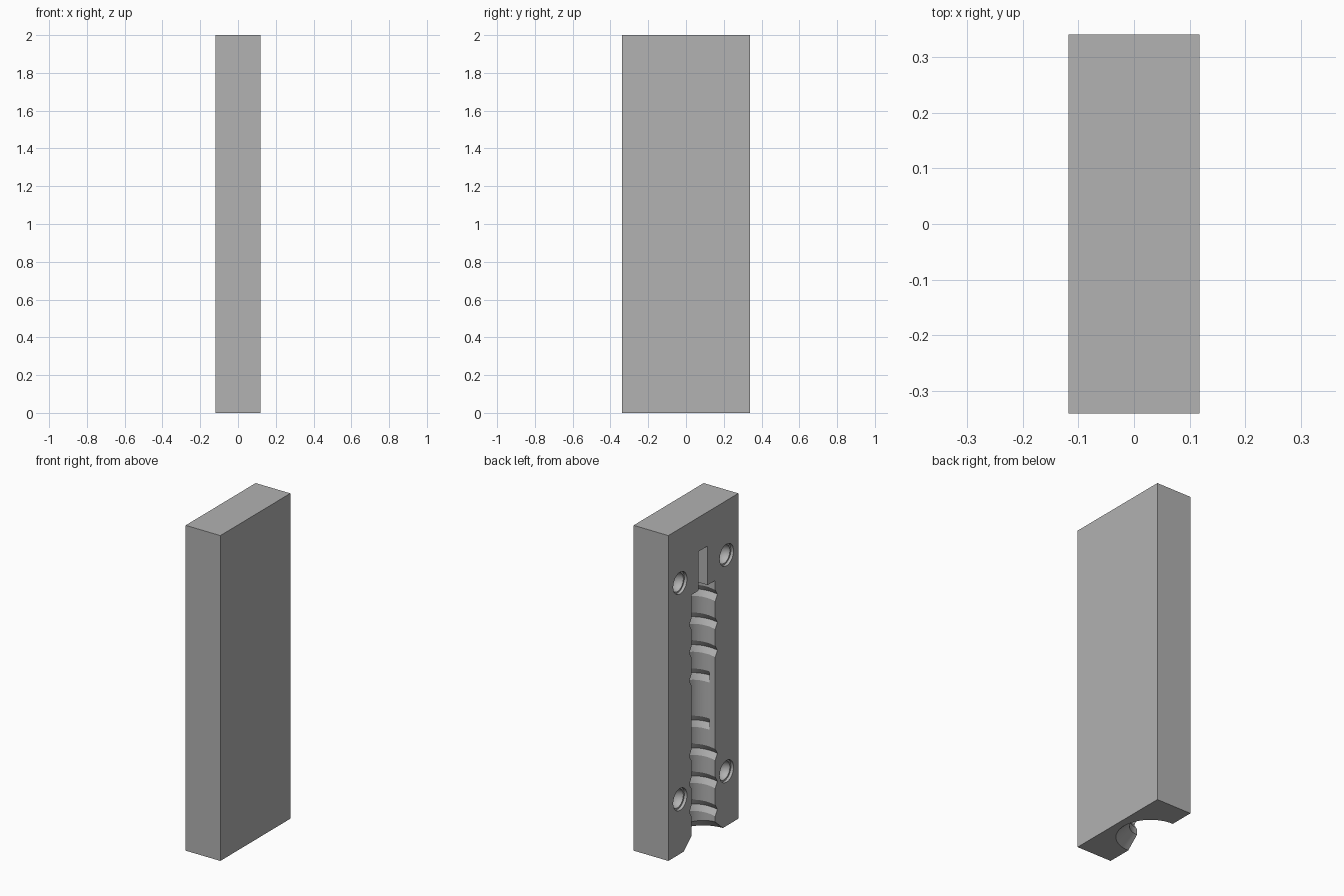
import bpy, bmesh, math
from mathutils import Matrix, Vector

if "Cube" in bpy.data.objects:
    bpy.data.objects.remove(bpy.data.objects["Cube"], do_unlink=True)

FACE = -0.118          # x of the parting face
HALF_WIDTH = 0.34
HEIGHT = 2.0
PITCH = 0.172

grey = bpy.data.materials.new("plain_grey")
grey.use_nodes = True
grey.diffuse_color = (0.445, 0.445, 0.445, 1)
grey.node_tree.nodes["Principled BSDF"].inputs["Base Color"].default_value = grey.diffuse_color


def make_object(name, bm):
    bmesh.ops.recalc_face_normals(bm, faces=bm.faces)
    mesh = bpy.data.meshes.new(name)
    bm.to_mesh(mesh)
    bm.free()
    mesh.materials.append(grey)
    obj = bpy.data.objects.new(name, mesh)
    bpy.context.collection.objects.link(obj)
    return obj


def box(name, low, high):
    low, high = Vector(low), Vector(high)
    bm = bmesh.new()
    bmesh.ops.create_cube(bm, size=1, matrix=Matrix.Translation((low + high) / 2)
                          @ Matrix.Diagonal((*(high - low), 1)))
    return make_object(name, bm)


def lathe(name, profile, matrix, steps):
    """Turn (radius, height) points around the local z axis."""
    bm = bmesh.new()
    verts = [bm.verts.new((r, 0, h)) for r, h in profile]
    edges = [bm.edges.new(pair) for pair in zip(verts, verts[1:])]
    bmesh.ops.spin(bm, geom=verts + edges, axis=(0, 0, 1), cent=(0, 0, 0),
                   angle=math.tau, steps=steps)
    bmesh.ops.remove_doubles(bm, verts=bm.verts, dist=0.0001)
    bm.transform(matrix)
    return make_object(name, bm)


def thread_arc(name, z_left, start, end, steps=28):
    """Sweep a triangular thread along part of a helix."""
    bm = bmesh.new()
    rings = []
    for i in range(steps + 1):
        a = math.radians(start + (end - start) * i / steps)
        z = z_left - PITCH * a / math.tau
        rings.append([bm.verts.new((FACE + r * math.sin(a), r * math.cos(a), z + dz))
                      for r, dz in ((0.105, 0.05), (0.137, 0), (0.105, -0.05))])
    for a, b in zip(rings, rings[1:]):
        for j in range(3):
            k = (j + 1) % 3
            bm.faces.new((a[j], a[k], b[k], b[j]))
    bm.faces.new(rings[0])
    bm.faces.new(rings[-1])
    return make_object(name, bm)


# Solid block
block = box("mould_half", (FACE, -HALF_WIDTH, 0), (-FACE, HALF_WIDTH, HEIGHT))

# Round channel with a flared mouth at the bottom
cutters = [lathe("channel_cutter",
                 [(0, -0.01), (0.201, -0.01), (0.115, 0.066), (0.115, 1.55), (0, 1.55)],
                 Matrix.Translation((FACE, 0, 0)), 64)]

# Flat slot above the channel
cutters.append(box("slot_cutter", (FACE - 0.05, -0.042, 1.5), (FACE + 0.08, 0.046, 1.79)))

# Two runs of screw thread, upper and lower
for top, first, last in ((1.543, 40, 162), (0.737, 30, 195)):
    for turn in range(4):
        start = first if turn == 0 else -15
        partial = (top > 1 and turn == 3) or (top < 1 and turn == 0)
        cutters.append(thread_arc("thread_cutter", top - turn * PITCH, start,
                                  162 if partial else 195))

# Stepped round locating sockets in the four corners
socket = [(0, -0.02), (0.067, -0.02), (0.067, 0.018), (0.057, 0.018)]
socket += [(0.057 * math.cos(t * math.pi / 16), 0.018 + 0.057 * math.sin(t * math.pi / 16))
           for t in range(1, 8)] + [(0, 0.075)]
for y in (-0.226, 0.226):
    for z in (0.335, 1.665):
        place = Matrix.Translation((FACE, y, z)) @ Matrix.Rotation(math.pi / 2, 4, "Y")
        cutters.append(lathe("socket_cutter", socket, place, 40))

# Carve the block, then discard the cutters
for cutter in cutters:
    cutter.hide_render = True
    cut = block.modifiers.new("carve", "BOOLEAN")
    cut.operation = "DIFFERENCE"
    cut.solver = "EXACT"
    cut.object = cutter
bpy.context.view_layer.update()
graph = bpy.context.evaluated_depsgraph_get()
carved = bpy.data.meshes.new_from_object(block.evaluated_get(graph))
block.modifiers.clear()
block.data = carved
for cutter in cutters:
    bpy.data.objects.remove(cutter, do_unlink=True)

bpy.ops.object.select_all(action="DESELECT")
block.select_set(True)
bpy.context.view_layer.objects.active = block
bpy.ops.object.shade_smooth_by_angle(angle=math.radians(25))
